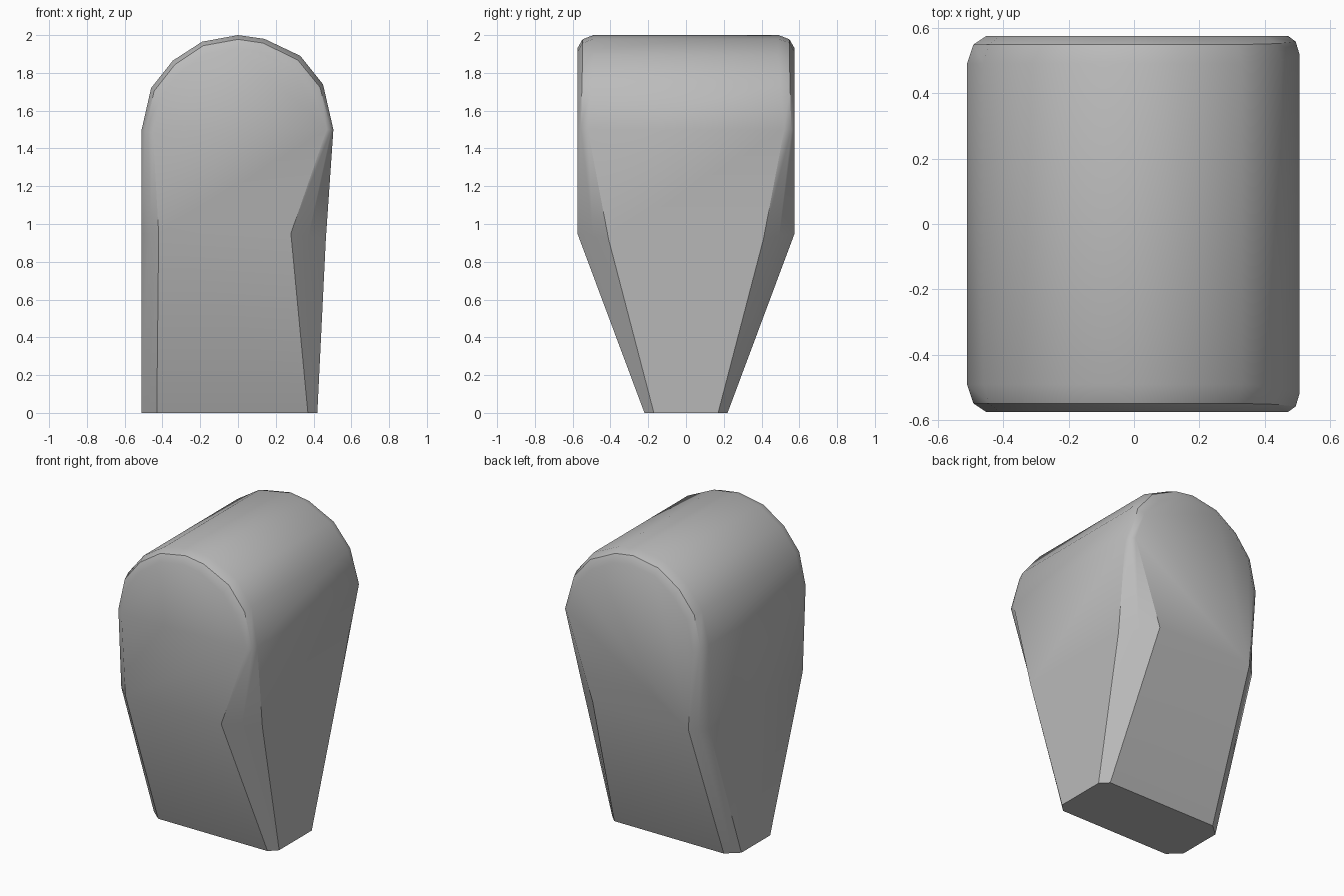
import bpy
import bmesh
import math

cube = bpy.data.objects.get("Cube")
if cube:
    bpy.data.objects.remove(cube, do_unlink=True)

grey = bpy.data.materials.new("plain grey")
grey.use_nodes = True
colour = (0.5, 0.5, 0.5, 1)
grey.diffuse_color = colour
grey.node_tree.nodes["Principled BSDF"].inputs["Base Color"].default_value = colour

# Arch outline: x, z, half depth of the side edge, then x, z of the end face corner
outline = [
    (0.42, 0, 0.17, 0.37, 0),
    (0.465, 0.92, 0.41, 0.28, 0.95),
    (0.505, 1.5, 0.52, 0.47, 1.5),
    (0.45, 1.74, 0.50, 0.40, 1.69),
    (0.33, 1.89, 0.49, 0.29, 1.82),
    (0.14, 1.98, 0.49, 0.12, 1.91),
    (0, 2.0, 0.49, 0, 1.93),
    (-0.19, 1.965, 0.49, -0.17, 1.90),
    (-0.345, 1.865, 0.49, -0.31, 1.80),
    (-0.46, 1.72, 0.49, -0.41, 1.67),
    (-0.51, 1.5, 0.49, -0.45, 1.48),
    (-0.51, 0.95, 0.49, -0.42, 0.95),
    (-0.51, 0, 0.15, -0.43, 0),
]


def half_depth(z):
    """The ends are upright above the waist and taper in towards the foot."""
    return 0.22 + 0.355 * min(z / 0.92, 1)


bm = bmesh.new()
strips = []
for x, z, side, ix, iz in outline:
    end = half_depth(iz)
    # Rounded middle of the edge, pushed out a little from the flat chamfer
    bulge = 0.68 if z > 1.4 else 0.5
    mx, mz = ix + (x - ix) * bulge, iz + (z - iz) * bulge
    my = side + (end - side) * bulge
    points = [(ix, -end, iz), (mx, -my, mz), (x, -side, z),
              (x, side, z), (mx, my, mz), (ix, end, iz)]
    strips.append([bm.verts.new(p) for p in points])

# Skin over the arch and its rounded edges
for a, b in zip(strips, strips[1:]):
    for j in range(5):
        bm.faces.new((a[j], a[j + 1], b[j + 1], b[j]))

# End faces: upright arch and tapered lower panel
for j in (0, 5):
    bm.faces.new([s[j] for s in strips[1:-1]])
    bm.faces.new([strips[k][j] for k in (0, 1, -2, -1)])

# Foot
bm.faces.new(strips[0] + strips[-1][::-1])
bmesh.ops.recalc_face_normals(bm, faces=bm.faces)

mesh = bpy.data.meshes.new("tapered_block")
bm.to_mesh(mesh)
bm.free()
mesh.materials.append(grey)
block = bpy.data.objects.new("tapered_block", mesh)
bpy.context.collection.objects.link(block)

bpy.context.view_layer.objects.active = block
block.select_set(True)
bpy.ops.object.shade_smooth_by_angle(angle=math.radians(35))
